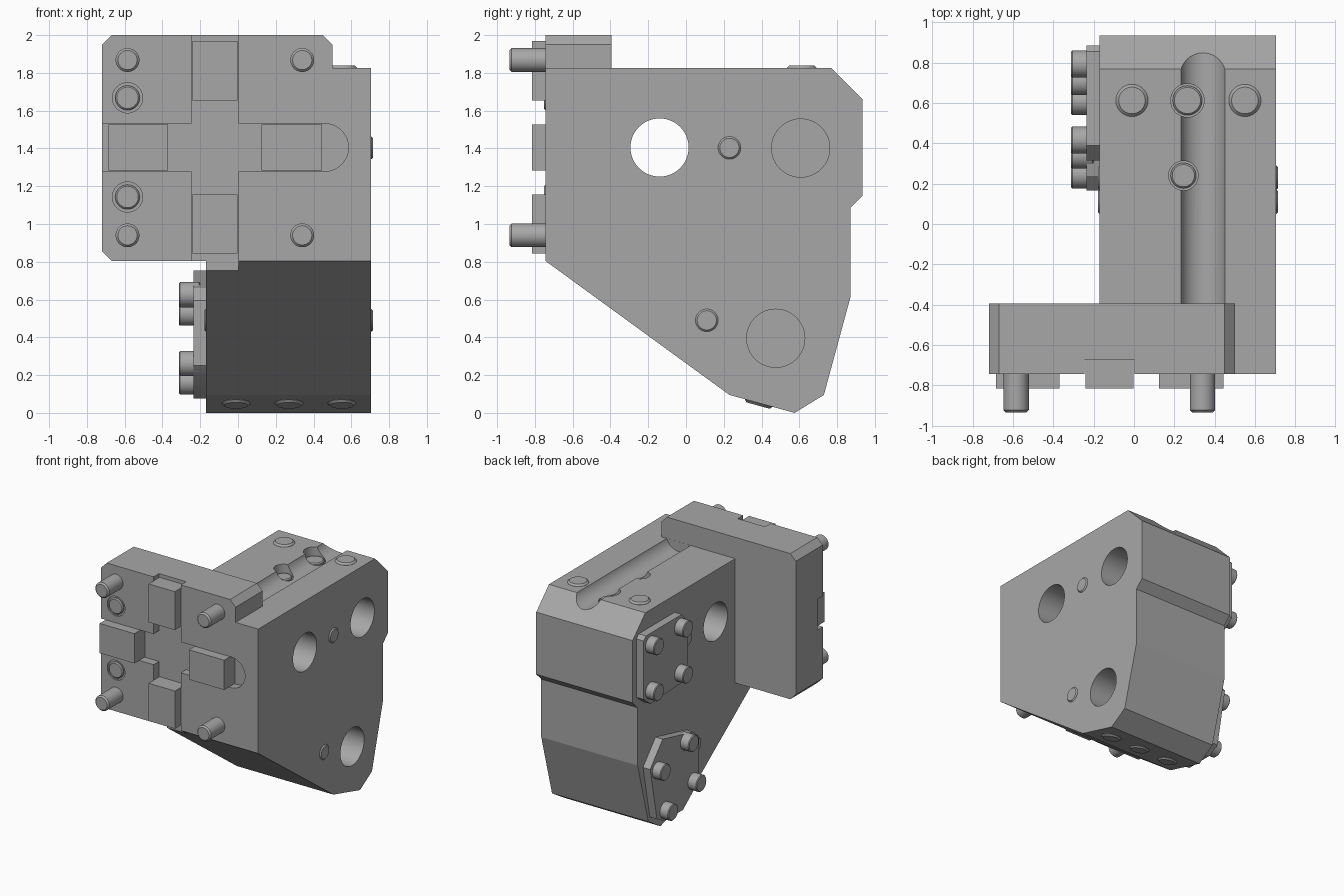
import bpy, bmesh, math

if "Cube" in bpy.data.objects:
    bpy.data.objects.remove(bpy.data.objects["Cube"])

grey = bpy.data.materials.new("dark_grey")
grey.diffuse_color = (0.39, 0.39, 0.39, 1)
grey.use_nodes = True
grey.node_tree.nodes["Principled BSDF"].inputs["Base Color"].default_value = grey.diffuse_color


def prism(name, pts, axis, lo, hi, bevel=0.0):
    """Extrude a 2D outline along an axis: x -> (y,z), y -> (x,z), z -> (x,y)."""
    put = {'x': lambda a, b, t: (t, a, b),
           'y': lambda a, b, t: (a, t, b),
           'z': lambda a, b, t: (a, b, t)}[axis]
    bm = bmesh.new()
    low = [bm.verts.new(put(a, b, lo)) for a, b in pts]
    high = [bm.verts.new(put(a, b, hi)) for a, b in pts]
    bm.faces.new(low)
    bm.faces.new(high)
    n = len(pts)
    for i in range(n):
        j = (i + 1) % n
        bm.faces.new((low[i], low[j], high[j], high[i]))
    bmesh.ops.recalc_face_normals(bm, faces=bm.faces)
    if bevel:
        rims = [e for e in bm.edges if e.calc_face_angle(0) > 0.8]
        bmesh.ops.bevel(bm, geom=rims, offset=bevel, segments=1, affect='EDGES')
    me = bpy.data.meshes.new(name)
    bm.to_mesh(me)
    bm.free()
    me.materials.append(grey)
    ob = bpy.data.objects.new(name, me)
    bpy.context.collection.objects.link(ob)
    return ob


def cyl(name, centre, r, axis, lo, hi, bevel=0.0, n=40):
    a, b = centre
    pts = [(a + r * math.cos(2 * math.pi * i / n), b + r * math.sin(2 * math.pi * i / n))
           for i in range(n)]
    return prism(name, pts, axis, lo, hi, bevel)


def box(name, a0, a1, b0, b1, axis, lo, hi):
    return prism(name, [(a0, b0), (a1, b0), (a1, b1), (a0, b1)], axis, lo, hi)


def boolean(target, tool, op='DIFFERENCE'):
    mod = target.modifiers.new("bool", 'BOOLEAN')
    mod.operation = op
    mod.solver = 'EXACT'
    mod.object = tool
    bpy.context.view_layer.objects.active = target
    bpy.ops.object.modifier_apply(modifier=mod.name)
    bpy.data.objects.remove(tool, do_unlink=True)


# Main body, side profile
side = [(-0.745, 1.825), (0.77, 1.825), (0.935, 1.66), (0.935, 1.15), (0.87, 1.085),
        (0.87, 0.61), (0.73, 0.095), (0.575, 0.0), (0.23, 0.095), (-0.745, 0.805)]
body = prism("body", side, 'x', -0.17, 0.705)

# Front mounting flange
flange = [(-0.72, 0.855), (-0.67, 0.805), (0.5, 0.805), (0.5, 1.95), (0.45, 2.0),
          (-0.67, 2.0), (-0.72, 1.95)]
boolean(body, prism("flange", flange, 'y', -0.745, -0.395), 'UNION')

# Cross-shaped key slots in the front face
boolean(body, box("slot_v", -0.245, 0.002, 0.5, 2.1, 'y', -0.9, -0.675))
r = 0.126
slot = [(-0.9, 1.405 - r), (0.459, 1.405 - r)]
slot += [(0.459 + r * math.cos(t), 1.405 + r * math.sin(t))
         for t in [math.radians(-90 + 9 * i) for i in range(1, 20)]]
slot += [(0.459, 1.405 + r), (-0.9, 1.405 + r)]
boolean(body, prism("slot_h", slot, 'y', -0.9, -0.675))

# Clearance bores: one through, two closed by cover plates
for c in [(-0.14, 1.405), (0.607, 1.402), (0.475, 0.395)]:
    boolean(body, cyl("bore", c, 0.154, 'x', -0.4, 0.9, n=48))

# Tool channel along the top and the ports breaking into it
boolean(body, cyl("channel", (0.342, 1.86), 0.114, 'y', -0.394, 1.2))
for c, radius in [((0.245, 0.24), 0.073), ((0.265, 0.613), 0.083)]:
    boolean(body, cyl("port", c, radius, 'z', 1.735, 2.2))
    cyl("port_plug", c, radius - 0.01, 'z', 1.72, 1.76, 0.008)

# Locating keys
for name, x0, x1, z0, z1 in [("top", -0.24, -0.002, 1.655, 1.97),
                             ("bottom", -0.24, -0.002, 0.845, 1.155),
                             ("left", -0.685, -0.37, 1.283, 1.527),
                             ("right", 0.125, 0.445, 1.283, 1.527)]:
    box(name + "_key", x0, x1, z0, z1, 'y', -0.815, -0.67)

# Front clamping bolts
for x in (-0.585, 0.34):
    for z in (0.94, 1.868):
        cyl("front_bolt", (x, z), 0.063, 'y', -0.935, -0.7, 0.012)

# Seal rings and plugs on the front face
for z in (1.143, 1.668):
    boolean(body, cyl("seal_recess", (-0.585, z), 0.08, 'y', -0.9, -0.735))
    cyl("front_seal", (-0.585, z), 0.065, 'y', -0.752, -0.71, 0.008)

# Side plugs on both sides
for c in [(0.23, 1.403), (0.11, 0.49)]:
    cyl("side_plug", c, 0.06, 'x', 0.66, 0.715, 0.009)
    cyl("side_plug", c, 0.06, 'x', -0.178, -0.13, 0.007)

# Plugs on the top face and the sloped bottom face
for x in (-0.01, 0.55):
    cyl("top_plug", (x, 0.613), 0.08, 'z', 1.72, 1.84, 0.014)
tilt = math.atan2(0.095, 0.345)
for x in (-0.01, 0.27, 0.55):
    plug = cyl("bottom_plug", (0, 0), 0.075, 'z', -0.014, 0.03, 0.012)
    plug.rotation_euler.x = -tilt
    plug.location = (x, 0.385, 0.095 - 0.155 * math.tan(tilt))

# Cover plates over the blind bores, four screws each
upper = [(0.28, 0.25), (0.25, 0.28), (-0.215, 0.28), (-0.29, 0.2), (-0.29, -0.15),
         (-0.215, -0.28), (0.19, -0.3), (0.28, -0.23)]
lower = [(0.325, 0.173), (0.163, 0.36), (-0.237, 0.267), (-0.31, 0.2), (-0.31, -0.145),
         (-0.27, -0.19), (-0.1, -0.32), (0.14, -0.32), (0.237, -0.267)]
for cy, cz, outline, first in [(0.605, 1.405, upper, 45), (0.475, 0.395, lower, 30)]:
    prism("cover_plate", [(cy + a, cz + b) for a, b in outline], 'x', -0.235, -0.168)
    for i in range(4):
        t = math.radians(first + 90 * i)
        c = (cy + 0.267 * math.cos(t), cz + 0.267 * math.sin(t))
        cyl("cover_screw", c, 0.067, 'x', -0.312, -0.2, 0.006)

# Smooth the round walls, keep the machined edges sharp
bpy.ops.object.select_all(action='SELECT')
bpy.context.view_layer.objects.active = body
bpy.ops.object.shade_smooth_by_angle(angle=math.radians(12))
